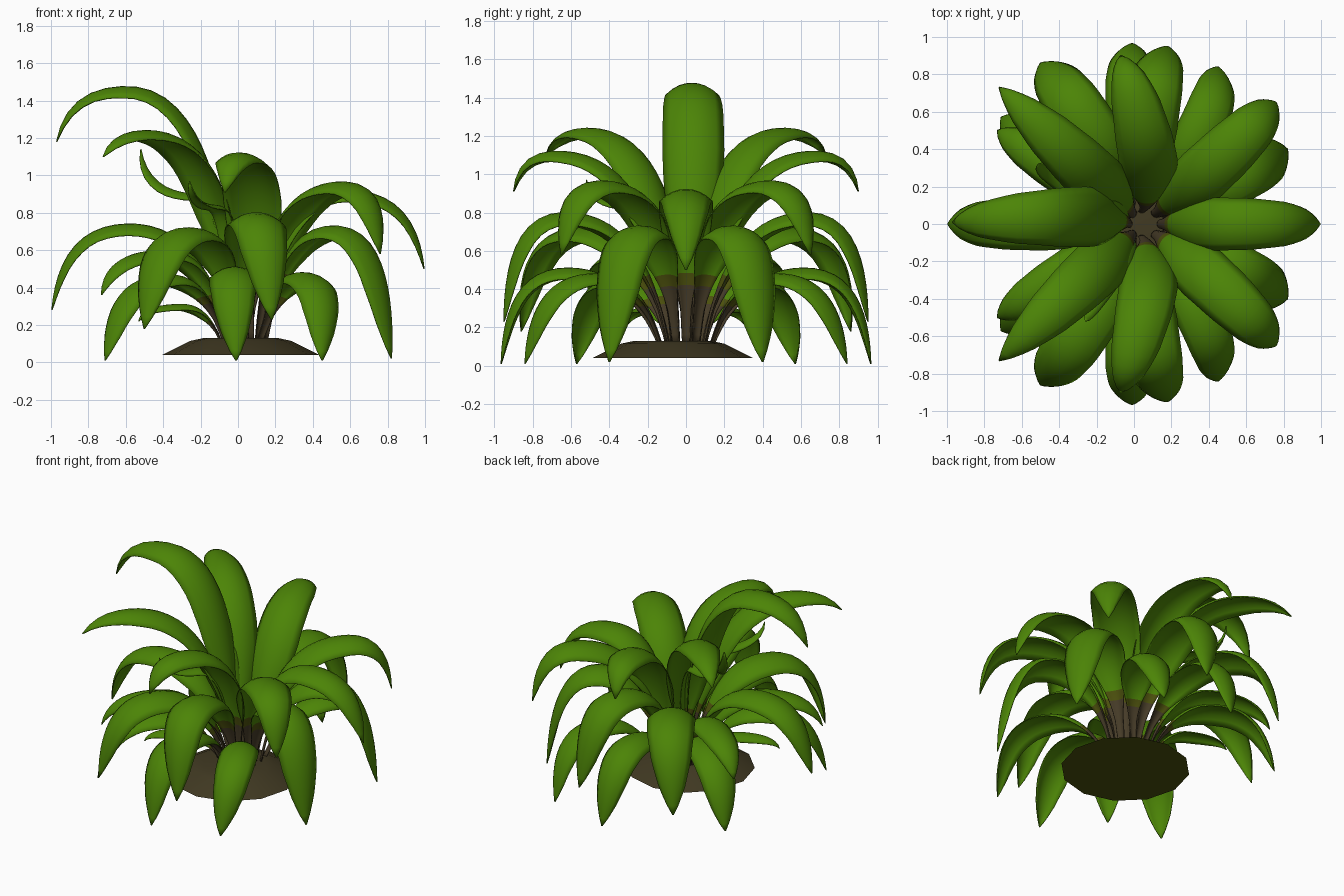
import bpy, bmesh, math
from mathutils import Vector

if "Cube" in bpy.data.objects:
    bpy.data.objects.remove(bpy.data.objects["Cube"])


def material(name, rgb):
    m = bpy.data.materials.new(name)
    m.diffuse_color = (*rgb, 1)
    m.use_nodes = True
    m.node_tree.nodes["Principled BSDF"].inputs["Base Color"].default_value = m.diffuse_color
    return m


GREEN = material("leaf green", (0.072, 0.232, 0.002))
OLIVE = material("olive", (0.072, 0.080, 0.004))
BROWN = material("stem brown", (0.062, 0.045, 0.021))
SOIL = material("soil brown", (0.052, 0.041, 0.016))

CENTRE = Vector((0.05, 0.0, 0.0))
# half width of a leaf along its length, as (fraction, share of full half width)
WIDTH = [(0, .13), (.13, .20), (.21, .38), (.30, .70), (.40, .94), (.50, 1), (.64, .97),
         (.78, .82), (.88, .57), (.95, .30), (1, .02)]


def width_at(s):
    for (a, wa), (b, wb) in zip(WIDTH, WIDTH[1:]):
        if s <= b:
            return wa + (wb - wa) * (s - a) / (b - a)
    return WIDTH[-1][1]


def quad(a, b, c, t):
    return a * (1 - t) ** 2 + b * 2 * t * (1 - t) + c * t * t


def resample(points, count):
    """Even spacing by arc length."""
    lengths = [0]
    for a, b in zip(points, points[1:]):
        lengths.append(lengths[-1] + (b - a).length)
    out, j = [], 0
    for i in range(count + 1):
        d = lengths[-1] * i / count
        while j < len(points) - 2 and lengths[j + 1] < d:
            j += 1
        f = (d - lengths[j]) / (lengths[j + 1] - lengths[j])
        out.append(points[j].lerp(points[j + 1], min(f, 1)))
    return out


def leaf(name, tip, peak_frac, peak_z, half_width, end_pull=0.9, bend=0.0):
    tip = Vector(tip)
    out = Vector((tip.x - CENTRE.x, tip.y, 0))
    reach = out.length
    out.normalize()
    side = Vector((-out.y, out.x, 0))
    low = max(0, min(1, (1.0 - peak_z) / 0.6))        # low leaves lean out sooner
    r0 = 0.06 + 0.09 * low
    rp = reach * peak_frac
    # path in the (radius, height) plane: rise to the peak, then droop to the tip
    base, peak, end = Vector((r0, .10)), Vector((rp, peak_z)), Vector((reach, tip.z))
    c1 = Vector((r0 + (rp - r0) * (0.10 + 0.28 * low), peak_z))
    c2 = Vector((rp + (reach - rp) * end_pull, peak_z))
    pts = [quad(base, c1, peak, i / 40) for i in range(41)]
    pts += [quad(peak, c2, end, i / 40) for i in range(1, 41)]
    pts = resample(pts, 26)

    bm = bmesh.new()
    rows, n = [], 8
    for i, p in enumerate(pts):
        t = (pts[min(i + 1, 26)] - pts[max(i - 1, 0)]).normalized()
        nrm = out * -t.y + Vector((0, 0, t.x))
        hw = half_width * width_at(i / 26)
        mid = CENTRE + out * p.x + Vector((0, 0, p.y)) + side * (bend * math.sin(math.pi * i / 26))
        row = []
        for k in range(n + 1):
            u = 2 * k / n - 1
            row.append(bm.verts.new(mid + side * (u * hw) - nrm * (0.45 * hw * abs(u) ** 2.2)))
        rows.append(row)
    for i in range(26):
        for k in range(n):
            f = bm.faces.new((rows[i][k], rows[i + 1][k], rows[i + 1][k + 1], rows[i][k + 1]))
            f.smooth = True
            s, z = i / 26, pts[i].y
            # brown stalk, olive neck, green blade
            f.material_index = 2 if s < .18 and z < .42 else 1 if s < .22 and z < .48 else 0
    bmesh.ops.recalc_face_normals(bm, faces=bm.faces)
    me = bpy.data.meshes.new(name)
    bm.to_mesh(me)
    bm.free()
    for m in (GREEN, OLIVE, BROWN):
        me.materials.append(m)
    ob = bpy.data.objects.new(name, me)
    bpy.context.collection.objects.link(ob)
    sol = ob.modifiers.new("thickness", "SOLIDIFY")
    sol.thickness = 0.006
    sol.offset = 0


# leaves lying on the centre line: tip, peak position along reach, peak height, half width
leaf("tall_left_leaf", (-0.97, 0.01, 1.18), .63, 1.475, .16, .85, -.035)
leaf("lower_left_leaf", (-0.995, 0, .28), .60, .74, .14)
leaf("right_leaf", (0.995, 0, .50), .56, .92, .14)
# young upright leaves
leaf("young_back_leaf", (-0.52, 0.31, 1.14), .45, .90, .08)
leaf("young_front_leaf", (-0.26, -0.52, .97), .55, .84, .06)

# leaves in front and back pairs, the last value bends the blade sideways
PAIRS = [
    ("lower_right", (0.82, .40, .02), .60, .73, .15, .95, 0),
    ("upper_right", (0.76, .65, .58), .70, .965, .15, .97, -.02),
    ("low_right", (0.45, .84, .01), .60, .48, .125, .95, -.06),
    ("middle_side", (0.18, .95, .23), .66, .80, .15, .97, .04),
    ("low_side", (-0.01, .965, .01), .64, .51, .13, .97, .03),
    ("upper_side", (-0.07, .90, .91), .74, 1.12, .155, .9, -.07),
    ("middle_left", (-0.50, .86, .18), .62, .72, .155, .95, -.03),
    ("upper_left", (-0.72, .73, 1.10), .70, 1.24, .15, .7, 0),
    ("low_left", (-0.71, .57, .01), .56, .47, .13, .9, 0),
    ("inner_left", (-0.73, .50, .36), .56, .60, .12, .9, 0),
    ("small_left", (-0.53, .30, .22), .60, .31, .07, .9, 0),
]
for name, tip, frac, pz, hw, pull, bend in PAIRS:
    for label, sy in (("front", -1), ("back", 1)):
        leaf(f"{name}_{label}_leaf", (tip[0], tip[1] * sy, tip[2]), frac, pz, hw, pull, bend * sy)

# low soil mound with a flat underside
bm = bmesh.new()
rings = []
for r, z in ((.42, .04), (.38, .06), (.27, .115), (.20, .13)):
    rings.append([bm.verts.new((.015 + r * math.cos(a), -.07 + r * math.sin(a), z))
                  for a in (math.tau * k / 12 for k in range(12))])
for a, b in zip(rings, rings[1:]):
    for k in range(12):
        bm.faces.new((a[k], a[(k + 1) % 12], b[(k + 1) % 12], b[k])).smooth = True
bm.faces.new(rings[-1]).smooth = True
bm.faces.new(rings[0][::-1]).material_index = 1
for e in bm.edges:
    if all(v in rings[0] for v in e.verts):
        e.smooth = False
me = bpy.data.meshes.new("soil_mound")
bm.to_mesh(me)
bm.free()
me.materials.append(SOIL)
me.materials.append(OLIVE)
bpy.context.collection.objects.link(bpy.data.objects.new("soil_mound", me))
